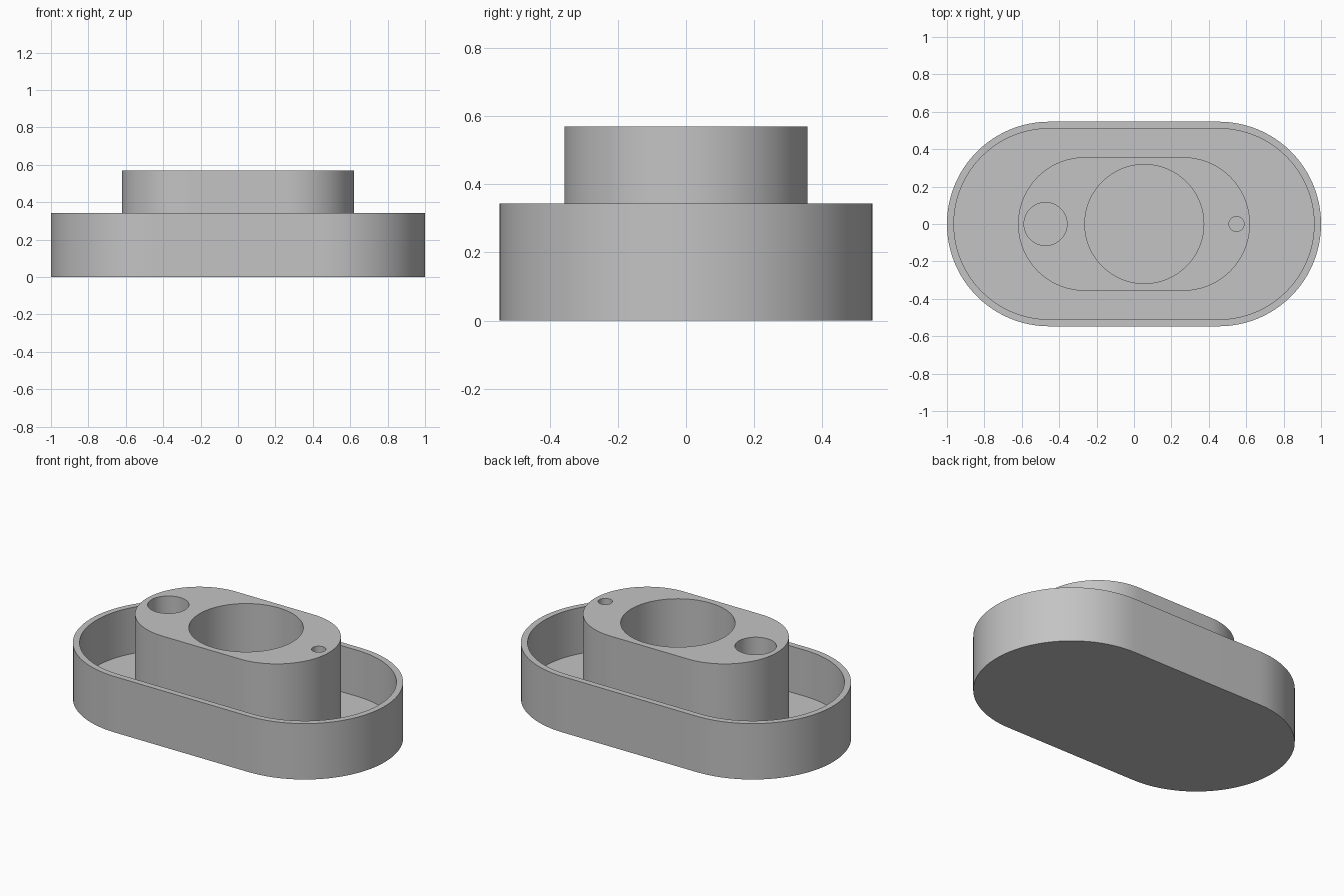
import bpy
import bmesh
from math import cos, sin, pi, radians

cube = bpy.data.objects.get("Cube")
if cube:
    bpy.data.objects.remove(cube, do_unlink=True)

grey = bpy.data.materials.new("plain grey")
grey.use_nodes = True
colour = (0.55, 0.55, 0.55, 1)
grey.diffuse_color = colour
grey.node_tree.nodes["Principled BSDF"].inputs["Base Color"].default_value = colour

ARC = 48       # segments in each half circle
FLOOR = 0.06   # thickness of the tray bottom
RIM = 0.343    # height of the tray wall
TOP = 0.57     # height of the insert


def slot(name, radius, straight, z0, z1, x=0.0):
    """Upright prism with a round-ended outline; a cylinder if straight is 0."""
    outline = []
    for side in (1, -1):
        for i in range(ARC + (1 if straight else 0)):
            a = -pi / 2 + pi * i / ARC
            outline.append((x + side * (straight + radius * cos(a)),
                            side * radius * sin(a)))
    bm = bmesh.new()
    base = bm.faces.new([bm.verts.new((px, py, z0)) for px, py in outline])
    grown = bmesh.ops.extrude_face_region(bm, geom=[base], use_keep_orig=True)
    moved = [v for v in grown["geom"] if isinstance(v, bmesh.types.BMVert)]
    bmesh.ops.translate(bm, verts=moved, vec=(0, 0, z1 - z0))
    bmesh.ops.recalc_face_normals(bm, faces=bm.faces)
    mesh = bpy.data.meshes.new(name)
    bm.to_mesh(mesh)
    bm.free()
    mesh.materials.append(grey)
    obj = bpy.data.objects.new(name, mesh)
    bpy.context.collection.objects.link(obj)
    return obj


def carve(obj, cutters):
    """Cut the given solids out of obj, then smooth its round walls."""
    bpy.ops.object.select_all(action="DESELECT")
    bpy.context.view_layer.objects.active = obj
    obj.select_set(True)
    for cutter in cutters:
        cutter.hide_render = True
        mod = obj.modifiers.new("cut", "BOOLEAN")
        mod.operation = "DIFFERENCE"
        mod.solver = "EXACT"
        mod.object = cutter
        bpy.ops.object.modifier_apply(modifier=mod.name)
        bpy.data.objects.remove(cutter, do_unlink=True)
    bpy.ops.object.shade_smooth_by_angle(angle=radians(30))


# Open tray with a thin wall
tray = slot("tray", 0.547, 0.453, 0, RIM)
carve(tray, [slot("tray_cutter", 0.51, 0.453, FLOOR, RIM + 0.1)])

# Raised insert with a big central well and two smaller holes
insert = slot("insert", 0.357, 0.263, FLOOR, TOP)
holes = [("well", 0.318, 0.055), ("large_hole", 0.115, -0.473), ("small_hole", 0.04, 0.548)]
carve(insert, [slot(n + "_cutter", r, 0, FLOOR - 0.1, TOP + 0.1, x) for n, r, x in holes])
